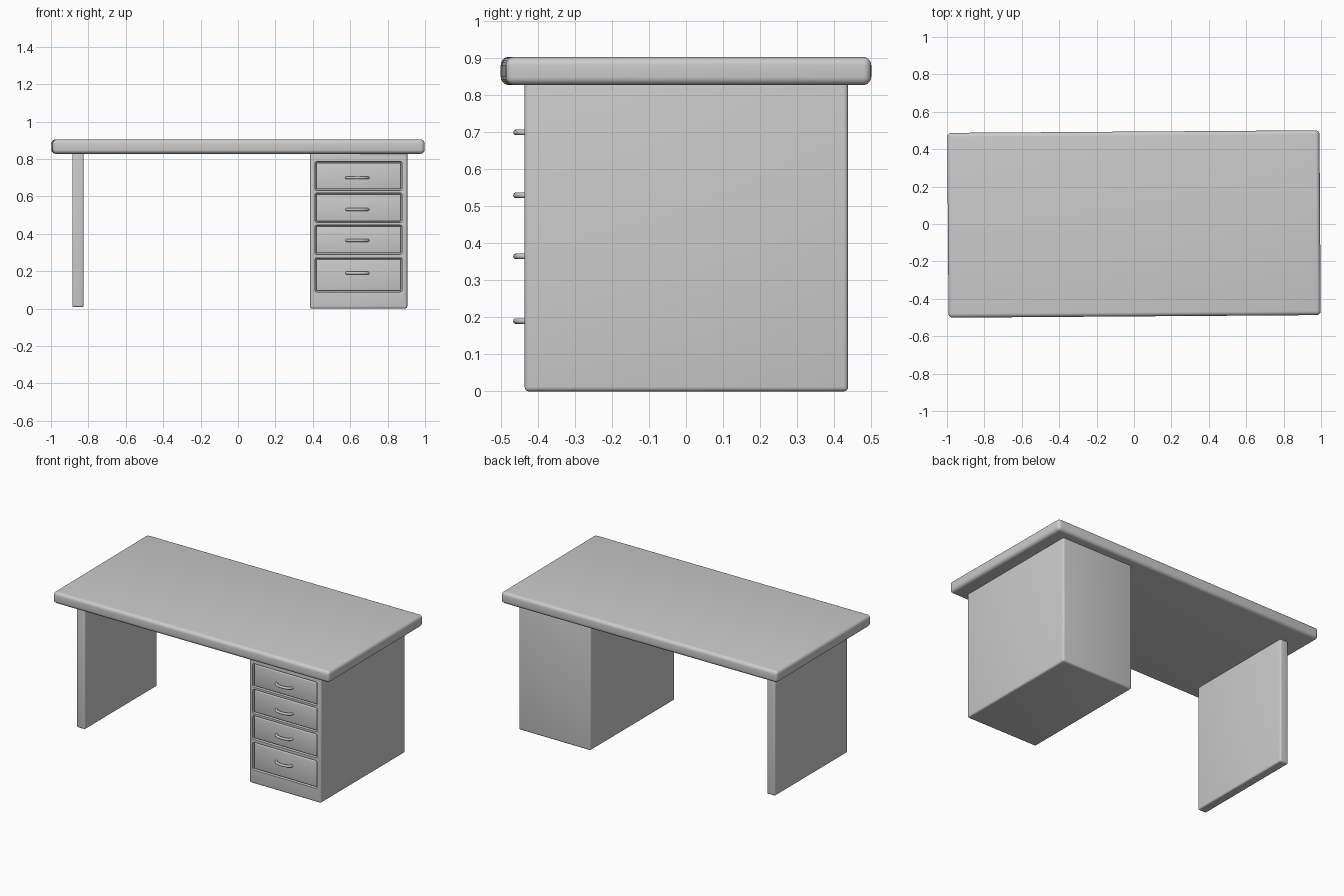
import bpy, bmesh, math

if "Cube" in bpy.data.objects:
    bpy.data.objects.remove(bpy.data.objects["Cube"])


def smooth(obj):
    bpy.ops.object.select_all(action='DESELECT')
    obj.select_set(True)
    bpy.context.view_layer.objects.active = obj
    bpy.ops.object.shade_smooth_by_angle(angle=math.radians(40))


def rounded_box(name, lo, hi, radius, segments=4):
    """Box between two corners with all edges rounded."""
    size = [b - a for a, b in zip(lo, hi)]
    bm = bmesh.new()
    bmesh.ops.create_cube(bm, size=1)
    bmesh.ops.scale(bm, vec=size, verts=bm.verts)
    bmesh.ops.bevel(bm, geom=bm.edges[:], offset=radius, segments=segments,
                    profile=0.5, affect='EDGES')
    mesh = bpy.data.meshes.new(name)
    bm.to_mesh(mesh)
    bm.free()
    obj = bpy.data.objects.new(name, mesh)
    obj.location = [(a + b) / 2 for a, b in zip(lo, hi)]
    bpy.context.collection.objects.link(obj)
    smooth(obj)
    return obj


def bow_handle(name, x, y, z, half=0.057, depth=0.036, r=0.008, steps=16, sides=10):
    """Round bar swept along a shallow arch standing out from the drawer."""
    bm = bmesh.new()
    rings = []
    for i in range(steps + 1):
        a = math.pi * i / steps
        cx, cy = -half * math.cos(a), -(depth - r) * math.sin(a)
        n = (-math.cos(a) * (depth - r), -math.sin(a) * half)
        length = math.hypot(*n)
        n = (n[0] / length, n[1] / length)
        ring = []
        for j in range(sides):
            t = 2 * math.pi * j / sides
            d = r * math.cos(t)
            ring.append(bm.verts.new((cx + n[0] * d, cy + n[1] * d, r * math.sin(t))))
        rings.append(ring)
    for a, b in zip(rings, rings[1:]):
        for j in range(sides):
            k = (j + 1) % sides
            bm.faces.new((a[j], a[k], b[k], b[j]))
    bm.faces.new(rings[0])
    bm.faces.new(rings[-1])
    bmesh.ops.recalc_face_normals(bm, faces=bm.faces)
    mesh = bpy.data.meshes.new(name)
    bm.to_mesh(mesh)
    bm.free()
    obj = bpy.data.objects.new(name, mesh)
    obj.location = (x, y, z)
    bpy.context.collection.objects.link(obj)
    smooth(obj)


# Desktop, very slightly turned
top = rounded_box("desktop", (-0.995, -0.494, 0.828), (0.995, 0.494, 0.904), 0.022, 5)
top.rotation_euler.z = math.radians(0.4)

# Side panel leg
rounded_box("side_panel_leg", (-0.886, -0.405, 0.008), (-0.825, 0.345, 0.84), 0.01)

# Drawer pedestal
pedestal = rounded_box("drawer_pedestal", (0.385, -0.436, 0.0), (0.905, 0.438, 0.845), 0.012)

# Drawers in shallow openings: bottom, top, handle height
X0, X1, FRONT, GAP = 0.412, 0.877, -0.436, 0.007
drawers = [(0.632, 0.786, 0.70), (0.46, 0.618, 0.53), (0.29, 0.446, 0.365), (0.09, 0.272, 0.19)]
for i, (z0, z1, zh) in enumerate(drawers, 1):
    cutter = rounded_box("opening_cutter", (X0, FRONT - 0.05, z0), (X1, FRONT + 0.02, z1), 0.01)
    cutter.hide_render = True
    mod = pedestal.modifiers.new("opening", 'BOOLEAN')
    mod.operation = 'DIFFERENCE'
    mod.solver = 'EXACT'
    mod.object = cutter
    bpy.context.view_layer.objects.active = pedestal
    bpy.ops.object.modifier_apply(modifier=mod.name)
    bpy.data.objects.remove(cutter)

    rounded_box(f"drawer_{i}", (X0 + GAP, FRONT + 0.004, z0 + GAP),
                (X1 - GAP, FRONT + 0.03, z1 - GAP), 0.005, 3)
    bow_handle(f"drawer_handle_{i}", 0.638, FRONT + 0.005, zh)
smooth(pedestal)
